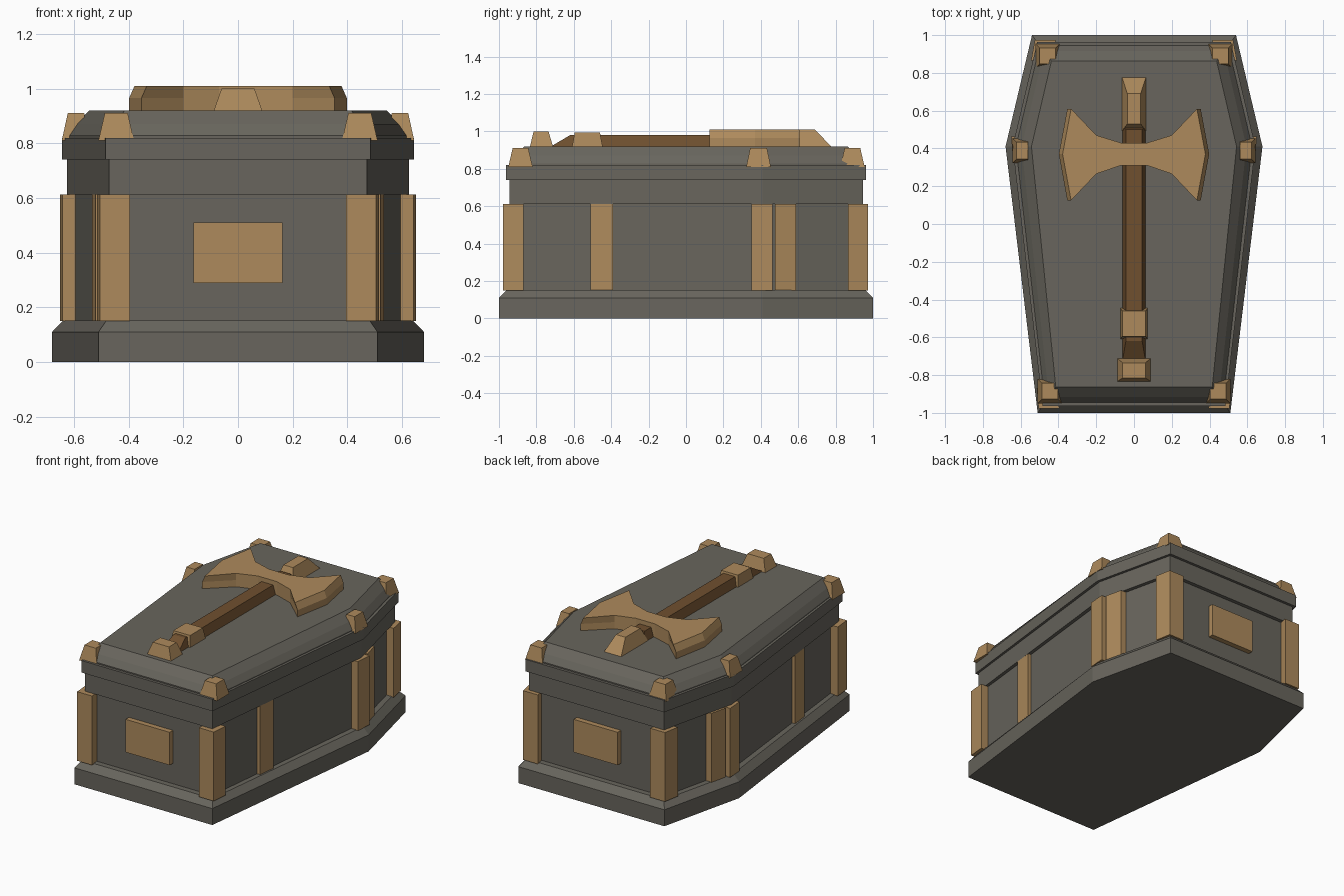
import bpy, bmesh

if "Cube" in bpy.data.objects:
    bpy.data.objects.remove(bpy.data.objects["Cube"])


def material(name, rgb):
    m = bpy.data.materials.new(name)
    m.use_nodes = True
    m.diffuse_color = (*rgb, 1)
    m.node_tree.nodes["Principled BSDF"].inputs["Base Color"].default_value = (*rgb, 1)
    return m


STONE = material("grey stone", (0.138, 0.13, 0.109))
GOLD = material("dull gold", (0.42, 0.255, 0.107))
WOOD = material("brown wood", (0.16, 0.08, 0.028))


def loft(name, rings, mat):
    """Join closed rings of points and cap both ends."""
    bm = bmesh.new()
    loops = [[bm.verts.new(p) for p in ring] for ring in rings]
    n = len(loops[0])
    for low, high in zip(loops, loops[1:]):
        for i in range(n):
            j = (i + 1) % n
            bm.faces.new((low[i], low[j], high[j], high[i]))
    bm.faces.new(loops[0][::-1])
    bm.faces.new(loops[-1])
    bmesh.ops.recalc_face_normals(bm, faces=bm.faces)
    me = bpy.data.meshes.new(name)
    bm.to_mesh(me)
    bm.free()
    me.materials.append(mat)
    ob = bpy.data.objects.new(name, me)
    bpy.context.collection.objects.link(ob)
    return ob


def ring(points, z):
    return [(x, y, z) for x, y in points]


def prism(name, points, z0, z1, mat):
    return loft(name, [ring(points, z0), ring(points, z1)], mat)


def rect(x0, x1, y0, y1):
    return [(x0, y0), (x1, y0), (x1, y1), (x0, y1)]


def taper(name, low, z0, high, z1, mat):
    return loft(name, [ring(rect(*low), z0), ring(rect(*high), z1)], mat)


def half_outline(d):
    """Right half of the six-sided coffin outline, pulled in by d."""
    return [(0.51 - 0.7 * d, d - 1), (0.68 - d, 0.41), (0.54 - 0.75 * d, 1 - d)]


def outline(d, z):
    half = half_outline(d)
    return ring(half + [(-x, y) for x, y in reversed(half)], z)


def wall_x(y, d):
    f, m, b = half_outline(d)
    p, q = (f, m) if y < m[1] else (m, b)
    return p[0] + (q[0] - p[0]) * (y - p[1]) / (q[1] - p[1])


def coffin_part(name, steps):
    loft(name, [outline(d, z) for d, z in steps], STONE)


# Stone plinth, walls and lid
WALL = 0.08
coffin_part("plinth", [(0, 0), (0, 0.11), (0.042, 0.153)])
coffin_part("body", [(WALL, 0.14), (WALL, 0.62)])
coffin_part("body_band", [(0.055, 0.612), (0.055, 0.745)])
coffin_part("lid_rim", [(0.037, 0.74), (0.037, 0.82)])
coffin_part("lid", [(0.055, 0.81), (0.055, 0.828), (0.085, 0.87), (0.137, 0.92)])

# Gold posts and lid clasps, on both sides
Z0, Z1 = 0.15, 0.612
for side, s in (("left", 1), ("right", -1)):
    def mirror(points):
        return [(s * x, y) for x, y in points]

    def post(name, points):
        prism(f"{side}_{name}", mirror(points), Z0, Z1, GOLD)

    post("front_post", [(0.395, -0.978), (0.505, -0.978), (0.515, -0.868), (0.405, -0.868)])
    post("back_post", [(0.415, 0.973), (0.525, 0.973), (0.545, 0.865), (0.435, 0.865)])
    post("shoulder_post", [(0.54, 0.35), (0.642, 0.35), (0.65, 0.462), (0.54, 0.462)])
    for name, y0, y1, out in (("side_post", -0.51, -0.39, 0.022),
                              ("rear_side_post", 0.475, 0.587, 0.04)):
        a, b = wall_x(y0, WALL), wall_x(y1, WALL)
        post(name, [(a - 0.03, y0), (a + out, y0), (b + out, y1), (b - 0.03, y1)])

    for name, cx, cy in (("front", 0.445, -0.885), ("middle", 0.592, 0.388), ("back", 0.457, 0.89)):
        low, high = [mirror(rect(cx - w, cx + w, cy - w, cy + w)) for w in (0.065, 0.042)]
        if name == "middle":
            low = mirror(rect(cx - 0.045, cx + 0.052, cy - 0.066, cy + 0.066))
            high = mirror(rect(cx - 0.03, cx + 0.03, cy - 0.045, cy + 0.045))
        loft(f"{side}_{name}_clasp", [ring(low, 0.81), ring(high, 0.91)], GOLD)

# Gold plates on both ends
for name, y0, y1 in (("front_plate", -0.955, -0.9), ("back_plate", 0.9, 0.955)):
    prism(name, rect(-0.163, 0.163, y0, y1), 0.29, 0.51, GOLD)

# Axe on the lid
taper("axe_handle", (-0.062, 0.062, -0.73, 0.52), 0.915, (-0.043, 0.043, -0.62, 0.5), 0.98, WOOD)
taper("axe_pommel", (-0.09, 0.09, -0.835, -0.71), 0.915, (-0.06, 0.06, -0.815, -0.735), 1.0, GOLD)
taper("axe_collar", (-0.073, 0.073, -0.61, -0.445), 0.915, (-0.062, 0.062, -0.595, -0.46), 0.993, GOLD)
taper("axe_spike", (-0.065, 0.065, 0.49, 0.78), 0.915, (-0.035, 0.035, 0.53, 0.69), 1.01, GOLD)


def blade(edge, z):
    """Double-bitted outline whose cutting edges are moved out by edge."""
    half = [(0.07, 0.31), (0.2, 0.265), (0.335 + edge, 0.125), (0.38 + edge, 0.37),
            (0.335 + edge, 0.61), (0.2, 0.47), (0.07, 0.43)]
    return ring(half + [(-x, y) for x, y in reversed(half)], z)


loft("axe_blade", [blade(0.018, 0.915), blade(0.018, 0.965), blade(-0.002, 1.01)], GOLD)
